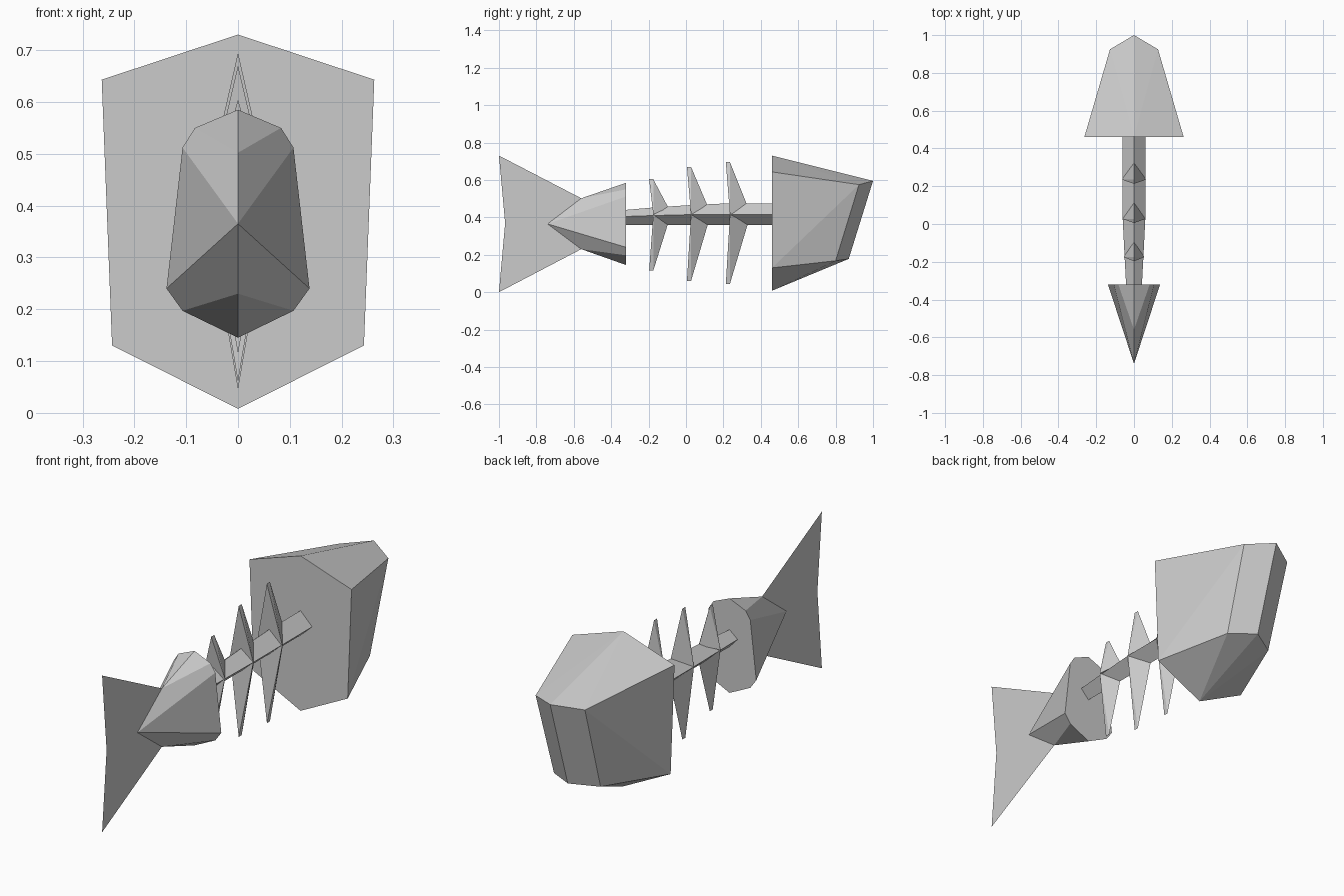
import bpy, bmesh

if "Cube" in bpy.data.objects:
    bpy.data.objects.remove(bpy.data.objects["Cube"])


def finish(name, bm):
    bmesh.ops.recalc_face_normals(bm, faces=bm.faces)
    me = bpy.data.meshes.new(name)
    bm.to_mesh(me)
    bm.free()
    ob = bpy.data.objects.new(name, me)
    bpy.context.collection.objects.link(ob)
    return ob


def mirrored(points):
    """Add the -x twin of every off-centre point."""
    return points + [(-x, y, z) for x, y, z in points if x > 0]


def hull(bm, half):
    """Faceted convex solid from the right half of its corners."""
    verts = [bm.verts.new(p) for p in mirrored(half)]
    bmesh.ops.convex_hull(bm, input=verts)
    bmesh.ops.dissolve_limit(bm, angle_limit=0.02, verts=[v for v in verts if v.is_valid],
                             edges=list({e for v in verts if v.is_valid for e in v.link_edges}))


# Head: wide hexagon at the neck, narrowing to the slanted snout
bm = bmesh.new()
hull(bm, [(0, 0.46, 0.73), (0.263, 0.46, 0.643), (0.243, 0.46, 0.13), (0, 0.46, 0.008),
          (0, 1.0, 0.595), (0.127, 0.925, 0.575), (0.12, 0.80, 0.168), (0, 0.87, 0.178)])
finish("head", bm)

# Tail base: rounded section running to a wedge point
bm = bmesh.new()
section = [(0, 0.585), (0.083, 0.55), (0.107, 0.512), (0.138, 0.24), (0.107, 0.197), (0, 0.145)]
hull(bm, [(x, -0.32, z) for x, z in section]
     + [(0, -0.74, 0.365), (0, -0.56, 0.502), (0, -0.56, 0.23)])
finish("tail_base", bm)

# Tail fin: flat sheet wrapped around the wedge point
bm = bmesh.new()
fin = [(-1, 0.73), (-0.56, 0.502), (-0.74, 0.365), (-0.56, 0.23), (-1, 0.0), (-0.967, 0.37)]
v = [bm.verts.new((0, y, z)) for y, z in fin]
for loop in ((0, 1, 2, 5), (5, 2, 3, 4)):
    bm.faces.new([v[i] for i in loop])
finish("tail_fin", bm)

# Spine: diamond section tapering toward the tail (y, half width, ridge z, side z)
bm = bmesh.new()
rings = []
for y, w, top, mid in [(-0.32, 0.042, 0.44, 0.405), (-0.17, 0.05, 0.453, 0.41),
                       (0.03, 0.06, 0.466, 0.415), (0.23, 0.06, 0.475, 0.415),
                       (0.46, 0.06, 0.475, 0.415)]:
    rings.append([bm.verts.new(p) for p in
                  ((0, y, top), (w, y, mid), (0, y, 0.36), (-w, y, mid))])
for a, b in zip(rings, rings[1:]):
    for i in range(4):
        j = (i + 1) % 4
        bm.faces.new((a[i], a[j], b[j], b[i]))
bm.faces.new(rings[0])
bm.faces.new(rings[-1])
finish("spine", bm)

# Ribs: a spike up and a spike down at each joint
# (joint y, half width, base depth, top tip z, bottom tip z)
for n, (y, w, d, hi, lo) in enumerate([(-0.175, 0.055, 0.08, 0.604, 0.115),
                                       (0.027, 0.06, 0.092, 0.67, 0.06),
                                       (0.235, 0.064, 0.097, 0.695, 0.045)]):
    for side, tip, base in (("upper", hi, 0.453), ("lower", lo, 0.37)):
        bm = bmesh.new()
        hull(bm, [(w, y, 0.415), (0, y + d, base),
                  (0, y - 0.022, tip), (0, y, tip)])
        finish(f"{side}_rib_{n + 1}", bm)
